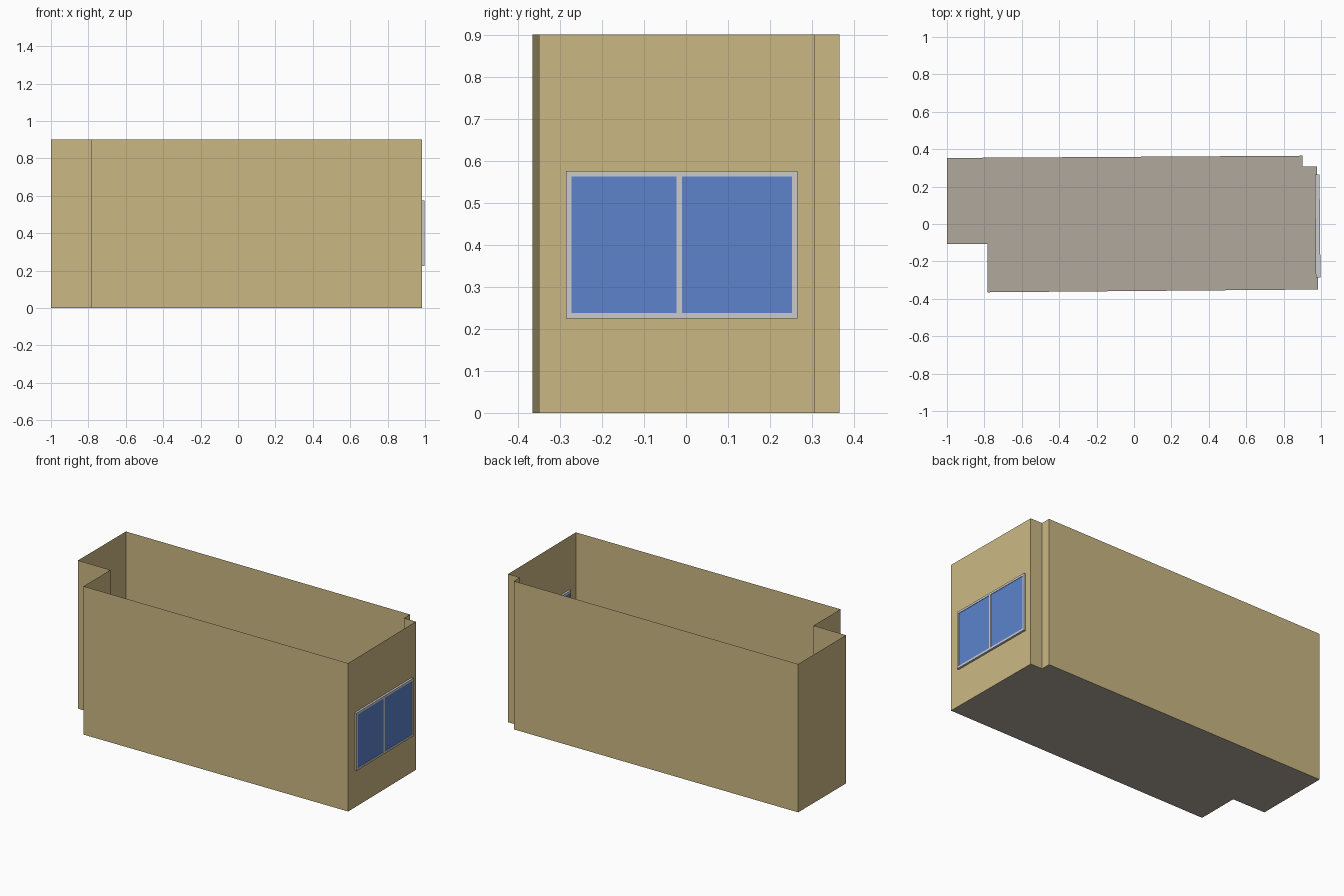
import bpy, bmesh, math
from mathutils import Matrix, Vector

if "Cube" in bpy.data.objects:
    bpy.data.objects.remove(bpy.data.objects["Cube"])

HEIGHT = 0.9
# Room outline, counter-clockwise from the front right corner
OUTLINE = [(0.985, -0.35), (0.979, 0.307), (0.9, 0.307), (0.9, 0.365),
           (-1.0, 0.353), (-1.0, -0.106), (-0.782, -0.106), (-0.782, -0.365)]


def material(name, srgb):
    m = bpy.data.materials.new(name)
    m.diffuse_color = [((c / 255 + 0.055) / 1.055) ** 2.4 for c in srgb] + [1]
    m.use_nodes = True
    m.node_tree.nodes["Principled BSDF"].inputs["Base Color"].default_value = m.diffuse_color
    return m


WALL = material("sand_wall", (203, 184, 132))
FLOOR = material("grey_floor", (176, 168, 158))
FRAME = material("light_grey_frame", (203, 203, 207))
GLASS = material("blue_glass", (92, 131, 204))


def add_object(name, bm, mat):
    me = bpy.data.meshes.new(name)
    bm.to_mesh(me)
    bm.free()
    me.materials.append(mat)
    ob = bpy.data.objects.new(name, me)
    bpy.context.collection.objects.link(ob)
    return ob


# Floor: flat sheet
bm = bmesh.new()
bm.faces.new([bm.verts.new((x, y, 0)) for x, y in OUTLINE])
add_object("floor", bm, FLOOR)

# Walls: open sheet raised along the outline
bm = bmesh.new()
low = [bm.verts.new((x, y, 0)) for x, y in OUTLINE]
high = [bm.verts.new((x, y, HEIGHT)) for x, y in OUTLINE]
for i in range(len(low)):
    j = (i + 1) % len(low)
    bm.faces.new((low[i], low[j], high[j], high[i]))
add_object("walls", bm, WALL)

# Window: boxes laid out in the slightly slanted right wall
a, b = Vector(OUTLINE[0]), Vector(OUTLINE[1])
along = (b - a).normalized()
origin = a - along * (a.y / along.y)      # wall point at y = 0
SLANT = Matrix.Translation((origin.x, 0, 0)) @ Matrix.Rotation(
    math.atan2(-along.x, along.y), 4, 'Z')


def add_box(bm, half_depth, y0, y1, z0, z1):
    m = (SLANT @ Matrix.Translation((0, (y0 + y1) / 2, (z0 + z1) / 2))
         @ Matrix.Diagonal((2 * half_depth, y1 - y0, z1 - z0, 1)))
    bmesh.ops.create_cube(bm, size=1, matrix=m)


Y0, Y1, Z0, Z1, BAR = -0.286, 0.265, 0.225, 0.576, 0.013
bm = bmesh.new()
for z in (Z0, Z1 - BAR):                                  # rails
    add_box(bm, 0.0125, Y0, Y1, z, z + BAR)
for y in (Y0, (Y0 + Y1 - BAR) / 2 - 0.006, Y1 - BAR):     # stiles
    add_box(bm, 0.0125, y, y + BAR, Z0 + BAR, Z1 - BAR)
add_object("window_frame", bm, FRAME)

bm = bmesh.new()
add_box(bm, 0.0095, Y0 + BAR, Y1 - BAR, Z0 + BAR, Z1 - BAR)
add_object("window_glass", bm, GLASS)
